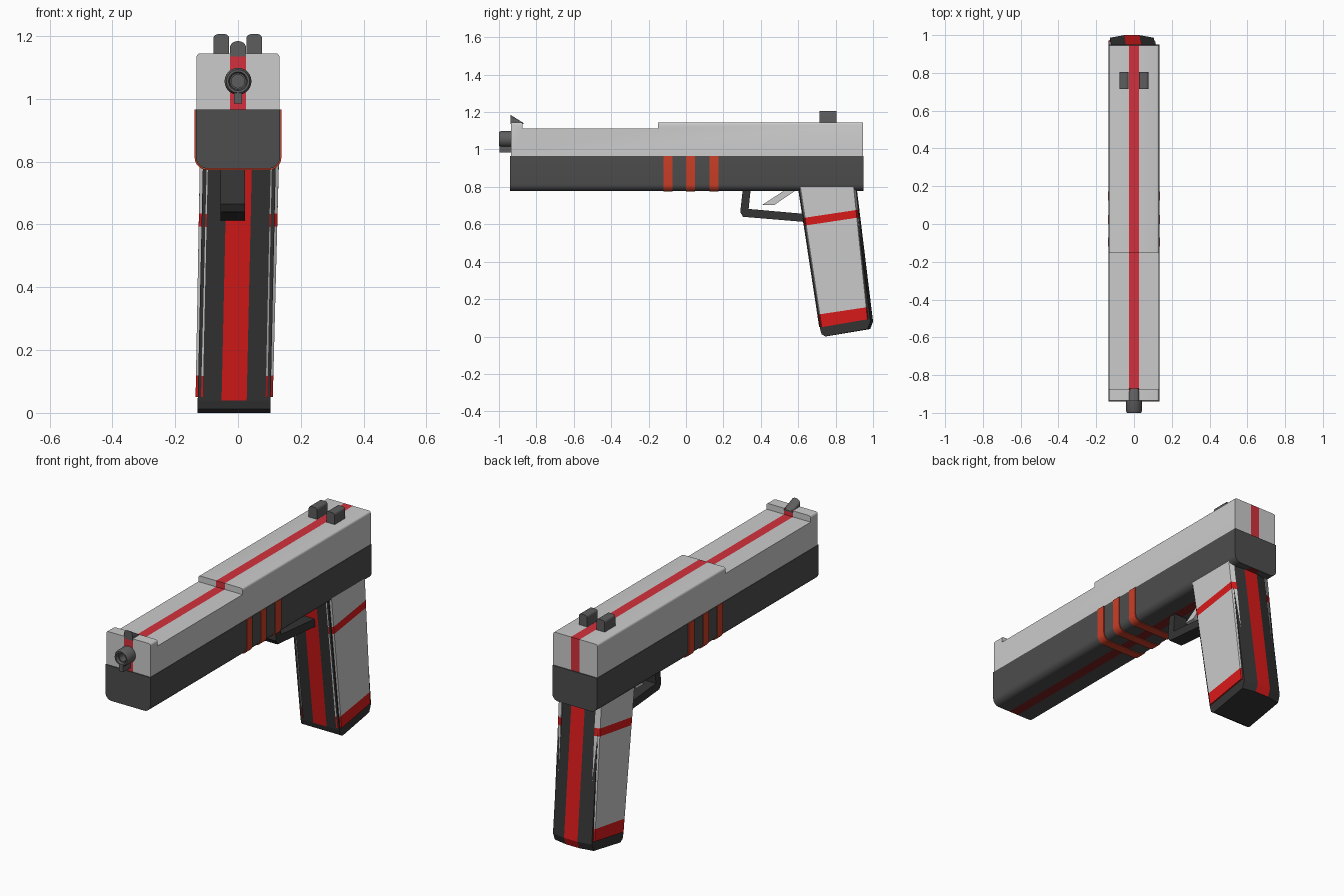
import bpy, bmesh, math
from mathutils import Vector

if "Cube" in bpy.data.objects:
    bpy.data.objects.remove(bpy.data.objects["Cube"])


def material(name, rgb):
    m = bpy.data.materials.new(name)
    m.diffuse_color = (*rgb, 1)
    m.use_nodes = True
    m.node_tree.nodes["Principled BSDF"].inputs["Base Color"].default_value = m.diffuse_color
    return m


LIGHT = material("light_grey", (0.62, 0.62, 0.62))
DARK = material("dark_grey", (0.075, 0.075, 0.075))
BLACK = material("charcoal", (0.035, 0.035, 0.035))
STEEL = material("steel", (0.11, 0.11, 0.11))
RED = material("red", (0.70, 0.01, 0.01))
STRIPE = material("stripe_red", (0.65, 0.03, 0.045))
BAND = material("band_red", (0.60, 0.05, 0.02))
DEEP = material("deep_red", (0.20, 0.015, 0.015))


def prism(pts, axis, lo, hi):
    """Extrude a (y,z) outline along x, or an (x,z) outline along y."""
    bm = bmesh.new()
    place = (lambda p, t: (t, *p)) if axis == "x" else (lambda p, t: (p[0], t, p[1]))
    face = bm.faces.new([bm.verts.new(place(p, lo)) for p in pts])
    new = bmesh.ops.extrude_face_region(bm, geom=[face])["geom"]
    step = Vector((hi - lo, 0, 0) if axis == "x" else (0, hi - lo, 0))
    bmesh.ops.translate(bm, vec=step, verts=[g for g in new if isinstance(g, bmesh.types.BMVert)])
    return bm


def paint(bm, planes, test, slot=1):
    """Cut along planes, then colour the faces whose centre passes the test."""
    for co, no in planes:
        bmesh.ops.bisect_plane(bm, geom=bm.verts[:] + bm.edges[:] + bm.faces[:],
                               plane_co=co, plane_no=no)
    for f in bm.faces:
        if test(f.calc_center_median()):
            f.material_index = slot


def finish(name, bm, *mats, smooth=False):
    bmesh.ops.recalc_face_normals(bm, faces=bm.faces[:])
    me = bpy.data.meshes.new(name)
    bm.to_mesh(me)
    bm.free()
    ob = bpy.data.objects.new(name, me)
    bpy.context.collection.objects.link(ob)
    for m in mats:
        me.materials.append(m)
    if smooth:
        bpy.context.view_layer.objects.active = ob
        ob.select_set(True)
        bpy.ops.object.shade_smooth_by_angle(angle=math.radians(35))
        ob.select_set(False)
    return ob


def rounded(x0, x1, flat, tip, r, n=5):
    """Box section with the two corners on the tip side rounded."""
    s = 1 if tip > flat else -1
    pts = [(x0, flat)]
    for cx, a0 in ((x0 + r, 180), (x1 - r, 90)):
        for i in range(n + 1):
            a = math.radians(a0 - 90 * i / n)
            pts.append((cx + r * math.cos(a), tip - s * r + s * r * math.sin(a)))
    return pts + [(x1, flat)]


def strip(w):
    return [((s * w, 0, 0), (1, 0, 0)) for s in (-1, 1)]


# slide with lowered front deck and a red centre stripe
bm = prism([(-0.935, 0.965), (0.945, 0.965), (0.945, 1.145), (-0.15, 1.145), (-0.15, 1.112),
            (-0.875, 1.112), (-0.875, 1.145), (-0.935, 1.145)], "x", -0.132, 0.132)
edges = [e for e in bm.edges if all(v.co.z > 1.1 for v in e.verts)
         and abs(e.verts[0].co.y - e.verts[1].co.y) > 0.01]
bmesh.ops.bevel(bm, geom=edges, offset=0.011, segments=3, profile=0.5, affect="EDGES")
paint(bm, strip(0.026), lambda c: abs(c.x) < 0.025)
finish("slide", bm, LIGHT, STRIPE, smooth=True)

# lower frame with rounded belly and stripe beneath
bm = prism(rounded(-0.134, 0.134, 0.966, 0.778, 0.036), "y", -0.94, 0.95)
paint(bm, strip(0.028), lambda c: abs(c.x) < 0.027 and c.z < 0.79)
finish("frame", bm, DARK, DEEP, smooth=True)

# wrap-around bands
for i, y in enumerate((-0.12, 0.0, 0.125)):
    bm = prism(rounded(-0.138, 0.138, 0.966, 0.774, 0.038), "y", y, y + 0.048)
    finish(f"frame_band_{i + 1}", bm, BAND, smooth=True)

# hollow barrel tip
bm = bmesh.new()
prof = [(0.043, -0.9), (0.043, -0.99), (0.037, -1.0), (0.03, -1.0),
        (0.026, -0.985), (0.021, -0.985), (0.021, -0.94), (0, -0.94)]
vs = [bm.verts.new((r, y, 1.056)) for r, y in prof]
es = [bm.edges.new(p) for p in zip(vs, vs[1:])]
bmesh.ops.spin(bm, geom=vs + es, cent=(0, 0, 1.056), axis=(0, 1, 0), angle=math.tau, steps=24)
bmesh.ops.remove_doubles(bm, verts=bm.verts[:], dist=0.0005)
finish("barrel", bm, STEEL, smooth=True)
finish("barrel_tab", prism([(-0.013, 0.985), (0.013, 0.985), (0.013, 1.02), (-0.013, 1.02)],
                           "y", -0.998, -0.92), STEEL)

# front sight: rounded peg sloping to the rear
bm = prism(rounded(-0.026, 0.026, 1.135, 1.184, 0.024), "y", -0.937, -0.87)
for v in bm.verts:
    if v.co.y > -0.9:
        v.co.z = 1.135 + (v.co.z - 1.135) * 0.15
finish("front_sight", bm, STEEL, smooth=True)

# rear sight posts
for side, x in (("left", -0.078), ("right", 0.027)):
    finish(f"rear_sight_{side}", prism(rounded(x, x + 0.05, 1.13, 1.206, 0.014), "y", 0.715, 0.805),
           STEEL, smooth=True)


def lean(bm):
    for v in bm.verts:
        v.co.x += 0.022 * (v.co.z - 0.6)


# grip core with front and back stripes
bm = prism([(0.595, 0.83), (0.717, 0.04), (0.725, 0.012), (0.745, 0.0), (0.985, 0.04),
            (1.0, 0.08), (0.912, 0.80)], "x", -0.116, 0.116)
paint(bm, strip(0.04), lambda c: abs(c.x) < 0.039 and c.z > 0.03)
for v in bm.verts:
    if abs(v.co.x) > 0.1 and v.co.y > 0.9:
        v.co.y -= 0.014
lean(bm)
finish("grip_core", bm, BLACK, RED)

# grip side panels with two red bands
tilt = Vector((0, -0.15, 1))
cuts = [Vector((0, 0.615, z)) for z in (0.59, 0.632)] + [Vector((0, 0.71, 0.118))]


def in_band(c):
    d = [(c - p).dot(tilt) for p in cuts]
    return d[2] < 0 or (d[0] > 0 > d[1])


for side, s in (("left", -1), ("right", 1)):
    bm = prism([(0.59, 0.85), (0.712, 0.05), (0.982, 0.092), (0.908, 0.80), (0.597, 0.826)],
               "x", s * 0.10, s * 0.126)
    for v in bm.verts:
        if abs(v.co.x) > 0.12:
            v.co.y += 0.014 if v.co.y < 0.75 else -0.012
            if v.co.z < 0.1:
                v.co.x -= s * 0.003
    paint(bm, [(p, tilt) for p in cuts], in_band)
    lean(bm)
    finish(f"grip_panel_{side}", bm, LIGHT, RED)

# trigger guard and trigger
finish("trigger_guard", prism([(0.305, 0.80), (0.29, 0.665), (0.305, 0.64), (0.64, 0.612),
                               (0.64, 0.655), (0.335, 0.682), (0.347, 0.80)], "x", -0.055, 0.022), BLACK)
finish("trigger", prism([(0.54, 0.79), (0.405, 0.702), (0.47, 0.702), (0.60, 0.79)],
                        "x", -0.035, 0.005), LIGHT)
